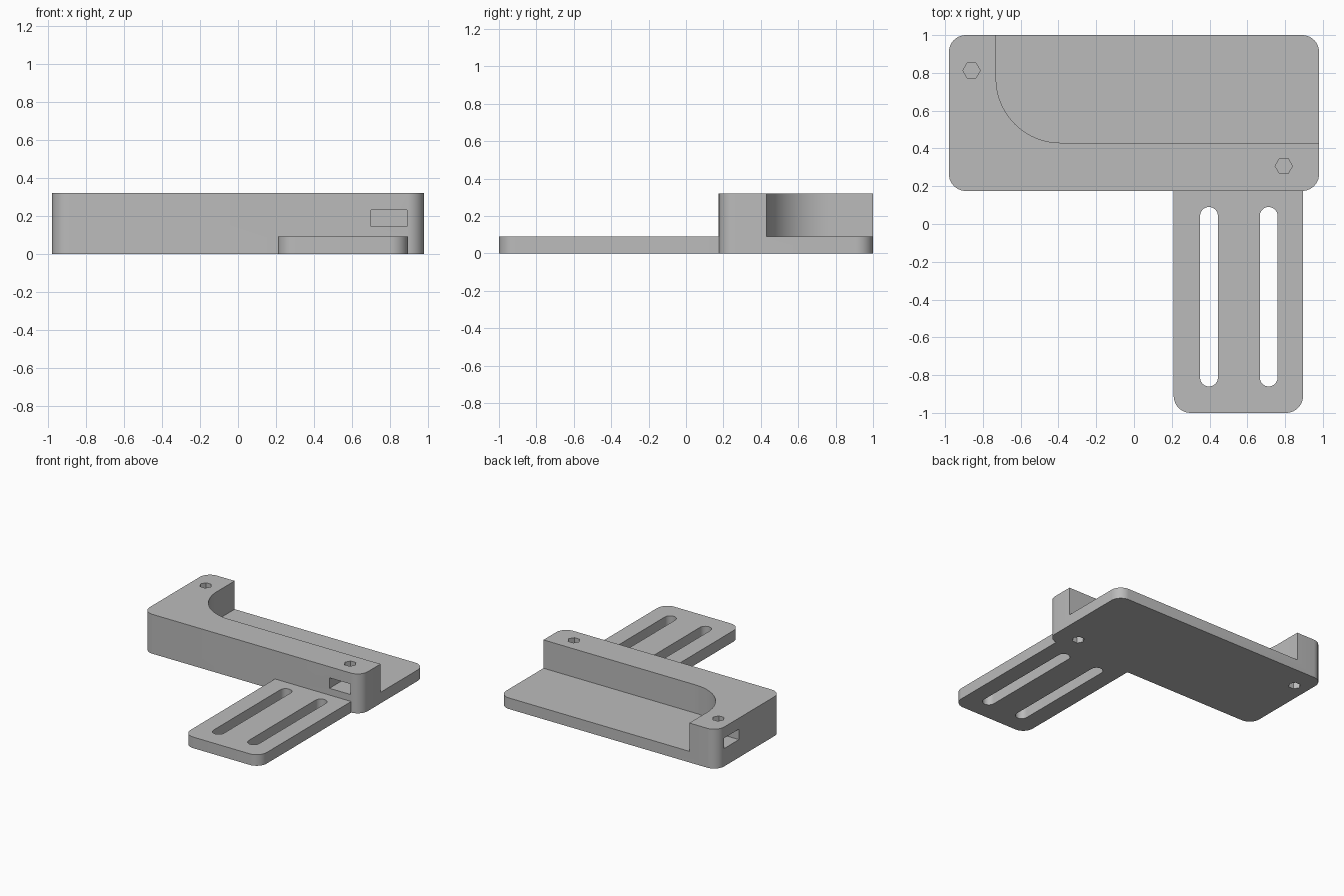
import bpy, bmesh
from math import pi, cos, sin, radians

cube = bpy.data.objects.get("Cube")
if cube:
    bpy.data.objects.remove(cube)

grey = bpy.data.materials.new("plain grey")
grey.use_nodes = True
grey.diffuse_color = (0.5, 0.5, 0.5, 1)
grey.node_tree.nodes["Principled BSDF"].inputs["Base Color"].default_value = (0.5, 0.5, 0.5, 1)


def rounded(x0, x1, y0, y1, radii, steps=10):
    """Rectangle outline, radii in order: front right, back right, back left, front left."""
    corners = [(x1, y0, -1, 1), (x1, y1, -1, -1), (x0, y1, 1, -1), (x0, y0, 1, 1)]
    points = []
    for i, ((x, y, sx, sy), r) in enumerate(zip(corners, radii)):
        if r == 0:
            points.append((x, y))
            continue
        for k in range(steps + 1):
            a = (i - 1 + k / steps) * pi / 2
            points.append((x + sx * r + r * cos(a), y + sy * r + r * sin(a)))
    return points


def prism(name, outline, z0, z1):
    bm = bmesh.new()
    base = bm.faces.new([bm.verts.new((x, y, z0)) for x, y in outline])
    top = bmesh.ops.extrude_face_region(bm, geom=[base])["geom"]
    bmesh.ops.translate(bm, vec=(0, 0, z1 - z0),
                        verts=[v for v in top if isinstance(v, bmesh.types.BMVert)])
    bmesh.ops.recalc_face_normals(bm, faces=bm.faces)
    mesh = bpy.data.meshes.new(name)
    bm.to_mesh(mesh)
    bm.free()
    mesh.materials.append(grey)
    ob = bpy.data.objects.new(name, mesh)
    bpy.context.collection.objects.link(ob)
    return ob


def combine(target, tool, operation):
    """Apply one boolean and discard the tool."""
    tool.hide_render = True
    mod = target.modifiers.new("combine", 'BOOLEAN')
    mod.operation, mod.object, mod.solver = operation, tool, 'EXACT'
    graph = bpy.context.evaluated_depsgraph_get()
    mesh = bpy.data.meshes.new_from_object(target.evaluated_get(graph))
    target.modifiers.clear()
    target.data = mesh
    bpy.data.objects.remove(tool)


# Main block with rounded corners
bracket = prism("mounting_bracket", rounded(-0.98, 0.98, 0.175, 1, [0.09] * 4), 0, 0.32)

# Thin tab reaching forward
tab = prism("slotted_tab", rounded(0.21, 0.895, -1, 0.3, [0.09, 0, 0, 0.09]), 0, 0.09)
combine(bracket, tab, 'UNION')

# Open recess that leaves an L-shaped wall
recess = prism("recess_cutter", rounded(-0.73, 1.2, 0.43, 1.2, [0, 0, 0, 0.34], 20), 0.09, 0.5)
combine(bracket, recess, 'DIFFERENCE')

# Two long adjustment slots in the tab
for x in (0.397, 0.713):
    slot = prism("slot_cutter", rounded(x - 0.047, x + 0.047, -0.86, 0.09, [0.0469] * 4, 8), -0.1, 0.2)
    combine(bracket, slot, 'DIFFERENCE')

# Nut pockets opening to the front and to the side
front_pocket = prism("pocket_cutter", rounded(0.70, 0.89, 0, 0.40, [0] * 4), 0.145, 0.23)
combine(bracket, front_pocket, 'DIFFERENCE')
side_pocket = prism("pocket_cutter", rounded(-1.2, -0.765, 0.72, 0.91, [0] * 4), 0.145, 0.23)
combine(bracket, side_pocket, 'DIFFERENCE')

# Hexagonal bolt holes above and below each pocket, with a thin web under the pocket
for cx, cy in ((-0.86, 0.813), (0.793, 0.307)):
    hexagon = [(cx + 0.046 * cos(k * pi / 3), cy + 0.046 * sin(k * pi / 3)) for k in range(6)]
    for z0, z1 in ((0.19, 0.5), (-0.1, 0.13)):
        combine(bracket, prism("hole_cutter", hexagon, z0, z1), 'DIFFERENCE')

# Smooth the rounded corners, keep the edges crisp
bpy.ops.object.select_all(action='DESELECT')
bracket.select_set(True)
bpy.context.view_layer.objects.active = bracket
bpy.ops.object.shade_smooth_by_angle(angle=radians(30))
